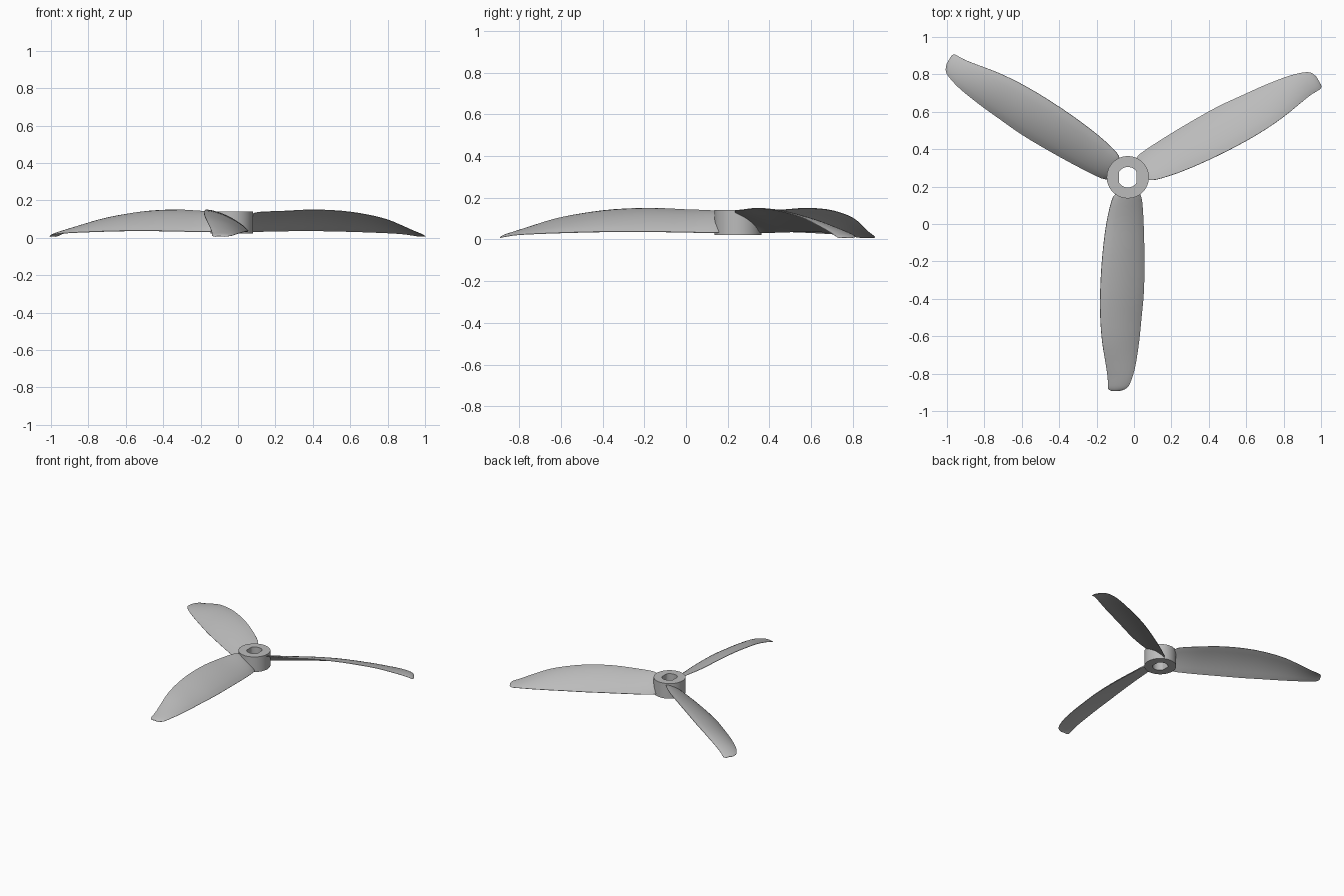
import bpy
import bmesh
from math import sin, cos, pi, sqrt
from mathutils import Matrix, Vector

if "Cube" in bpy.data.objects:
    bpy.data.objects.remove(bpy.data.objects["Cube"], do_unlink=True)

CENTRE = Vector((-0.033, 0.25, 0))

grey = bpy.data.materials.new("light grey plastic")
grey.use_nodes = True
colour = (0.5, 0.5, 0.5, 1)
grey.diffuse_color = colour
grey.node_tree.nodes["Principled BSDF"].inputs["Base Color"].default_value = colour


def finish(bm, name, angle):
    """Turn a bmesh into a shaded object with the plastic material."""
    bmesh.ops.recalc_face_normals(bm, faces=bm.faces)
    mesh = bpy.data.meshes.new(name)
    bm.to_mesh(mesh)
    bm.free()
    mesh.materials.append(grey)
    obj = bpy.data.objects.new(name, mesh)
    bpy.context.collection.objects.link(obj)
    bpy.ops.object.select_all(action="DESELECT")
    obj.select_set(True)
    bpy.context.view_layer.objects.active = obj
    bpy.ops.object.shade_smooth_by_angle(angle=angle)
    return obj


def bridge(bm, first, second):
    """Join two closed loops of equal length with quads."""
    count = len(first)
    for i in range(count):
        j = (i + 1) % count
        bm.faces.new((first[i], first[j], second[j], second[i]))


# Hub: a ring whose bore has flattened sides
def hub_loop(bm, radius, z, flat=1.0, sides=48):
    loop = []
    for i in range(sides):
        a = 2 * pi * i / sides
        x = max(-flat, min(flat, radius * cos(a)))
        loop.append(bm.verts.new(CENTRE + Vector((x, radius * sin(a), z))))
    return loop


bm = bmesh.new()
low, high = 0.022, 0.14
loops = [
    hub_loop(bm, 0.113, low),
    hub_loop(bm, 0.113, high),
    hub_loop(bm, 0.055, high, flat=0.047),
    hub_loop(bm, 0.055, low, flat=0.047),
]
for i, loop in enumerate(loops):
    bridge(bm, loop, loops[(i + 1) % len(loops)])
finish(bm, "hub", 0.6)

# Blade stations: distance, leading edge (side, height), trailing edge (side, height)
STATIONS = [
    (0.085, -0.06, 0.125, 0.06, 0.035),
    (0.12, -0.085, 0.138, 0.075, 0.032),
    (0.25, -0.115, 0.143, 0.084, 0.034),
    (0.42, -0.136, 0.15, 0.088, 0.037),
    (0.6, -0.147, 0.143, 0.086, 0.037),
    (0.75, -0.147, 0.124, 0.073, 0.034),
    (0.88, -0.137, 0.098, 0.06, 0.03),
    (1.0, -0.118, 0.059, 0.042, 0.025),
    (1.07, -0.108, 0.034, 0.024, 0.02),
    (1.115, -0.107, 0.018, 0.005, 0.013),
    (1.133, -0.104, 0.01, -0.015, 0.009),
    (1.142, -0.09, 0.006, -0.04, 0.006),
]
CHORD_STEPS = 10


def station_at(t):
    """Smoothly interpolate the stations."""
    k = min(int(t), len(STATIONS) - 2)
    f = t - k
    pick = [STATIONS[max(0, min(len(STATIONS) - 1, k + d))] for d in (-1, 0, 1, 2)]
    return [
        b + f * (c - a) / 2 + f * f * (a - 2.5 * b + 2 * c - d / 2)
        + f * f * f * (1.5 * (b - c) + (d - a) / 2)
        for a, b, c, d in zip(*pick)
    ]


def blade_section(bm, station):
    """A thin cambered section, upper skin out and lower skin back."""
    dist, lead_x, lead_z, trail_x, trail_z = station
    lead = Vector((lead_x, -dist, lead_z))
    trail = Vector((trail_x, -dist, trail_z))
    chord = trail - lead
    up = Vector((-chord.z, 0, chord.x)).normalized()
    camber = 0.06 * chord.length
    thick = 0.045 * chord.length
    upper, lower = [], []
    for i in range(CHORD_STEPS + 1):
        s = i / CHORD_STEPS
        middle = lead + chord * s + up * camber * 4 * s * (1 - s)
        half = up * thick * (0.15 + sqrt(s * (1 - s)))
        upper.append(middle + half)
        lower.append(middle - half)
    return [bm.verts.new(p) for p in upper + lower[::-1]]


# Three identical blades around the hub
for name, turn in (("front_blade", 0), ("left_blade", 1), ("right_blade", -1)):
    bm = bmesh.new()
    steps = 3 * (len(STATIONS) - 1)
    sections = [blade_section(bm, station_at(i / 3)) for i in range(steps + 1)]
    for first, second in zip(sections, sections[1:]):
        bridge(bm, first, second)
    bm.faces.new(sections[0])
    bm.faces.new(sections[-1])
    spin = Matrix.Translation(CENTRE) @ Matrix.Rotation(turn * 2 * pi / 3, 4, "Z")
    bm.transform(spin)
    finish(bm, name, 0.7)
